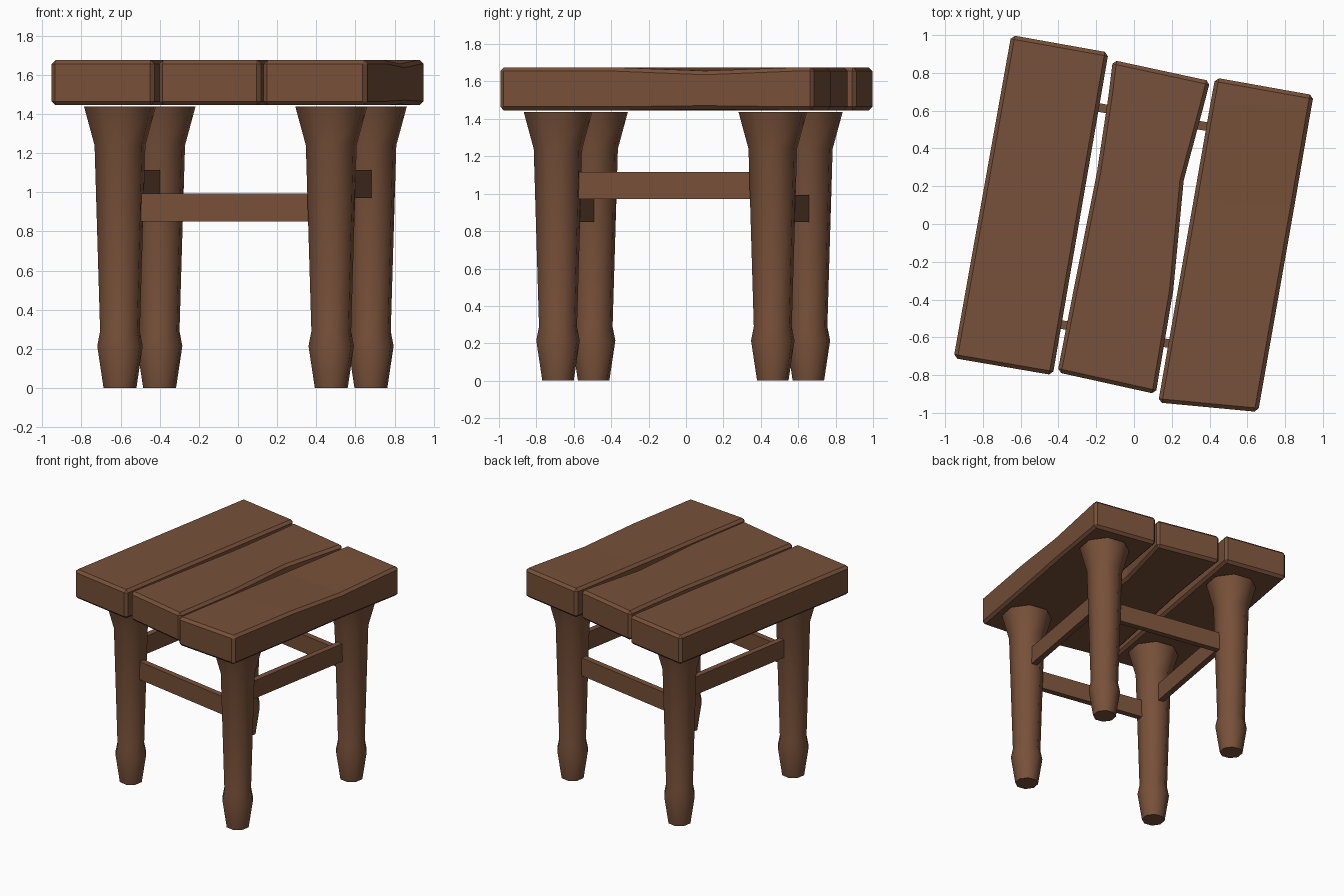
import bpy, bmesh, math
from mathutils import Vector, Matrix

if "Cube" in bpy.data.objects:
    bpy.data.objects.remove(bpy.data.objects["Cube"])

wood = bpy.data.materials.new("brown wood")
wood.diffuse_color = (0.185, 0.081, 0.041, 1)
wood.use_nodes = True
wood.node_tree.nodes["Principled BSDF"].inputs["Base Color"].default_value = wood.diffuse_color
TURN = math.radians(-10)          # whole stool is turned a little clockwise
CENTRE = Vector((0.038, -0.015, 0))


def finish(name, bm):
    bmesh.ops.recalc_face_normals(bm, faces=bm.faces)
    me = bpy.data.meshes.new(name)
    bm.to_mesh(me)
    bm.free()
    me.materials.append(wood)
    ob = bpy.data.objects.new(name, me)
    bpy.context.collection.objects.link(ob)
    return ob


def plank(name, stations, z0=1.445, z1=1.676):
    """Skin a board through (left xy, right xy, dip of right top edge) stations."""
    bm = bmesh.new()
    rings = []
    for (lx, ly), (rx, ry), dip in stations:
        pts = [(lx, ly, z0), (rx, ry, z0 + dip * 0.3), (rx, ry, z1 - dip), (lx, ly, z1)]
        rings.append([bm.verts.new(p) for p in pts])
    for a, b in zip(rings, rings[1:]):
        for i in range(4):
            j = (i + 1) % 4
            bm.faces.new((a[i], a[j], b[j], b[i]))
    bm.faces.new(rings[0])
    bm.faces.new(rings[-1])
    ob = finish(name, bm)
    mod = ob.modifiers.new("worn edges", 'BEVEL')
    mod.width = 0.02
    mod.segments = 1
    mod.limit_method = 'ANGLE'
    mod.angle_limit = math.radians(40)


# seat planks
plank("left_plank", [((-0.955, -0.71), (-0.43, -0.80), 0),
                     ((-0.65, 1.0), (-0.135, 0.908), 0)])
plank("middle_plank", [((-0.405, -0.785), (0.115, -0.90), 0),
                       ((-0.32, -0.35), (0.208, -0.35), 0),
                       ((-0.195, 0.28), (0.263, 0.23), 0),
                       ((-0.135, 0.68), (0.37, 0.63), 0),
                       ((-0.112, 0.868), (0.403, 0.757), 0)])
plank("right_plank", [((0.128, -0.945), (0.657, -0.995), 0),
                      ((0.225, -0.39), (0.762, -0.40), 0),
                      ((0.316, 0.13), (0.85, 0.10), 0.02),
                      ((0.405, 0.64), (0.936, 0.60), 0),
                      ((0.43, 0.775), (0.951, 0.682), 0)])

# turned legs: eight-sided profile
PROFILE = [(0.086, 0), (0.119, 0.215), (0.104, 0.29), (0.133, 1.24), (0.188, 1.438)]
turn = Matrix.Rotation(TURN, 3, 'Z')
W, D = 0.548, 0.583


def corner(sx, sy):
    return CENTRE + turn @ Vector((sx * W, sy * D, 0))


def leg(name, pos):
    bm = bmesh.new()
    rings = []
    for r, z in PROFILE:
        ring = []
        for k in range(8):
            a = TURN + math.radians(22.5 + 45 * k)
            ring.append(bm.verts.new((pos.x + r * math.cos(a), pos.y + r * math.sin(a), z)))
        rings.append(ring)
    for a, b in zip(rings, rings[1:]):
        for i in range(8):
            j = (i + 1) % 8
            bm.faces.new((a[i], a[j], b[j], b[i]))
    bm.faces.new(rings[0])
    bm.faces.new(rings[-1])
    ob = finish(name, bm)
    bpy.ops.object.select_all(action='DESELECT')
    ob.select_set(True)
    bpy.context.view_layer.objects.active = ob
    bpy.ops.object.shade_smooth_by_angle(angle=math.radians(50))


for sx, side in ((-1, "left"), (1, "right")):
    for sy, end in ((-1, "front"), (1, "back")):
        leg(f"{end}_{side}_leg", corner(sx, sy))


# stretchers between neighbouring legs
def stretcher(name, a, b, z0, z1, thick=0.046):
    d = b - a
    bm = bmesh.new()
    bmesh.ops.create_cube(bm, size=1)
    m = (Matrix.Translation((a + b) / 2 + Vector((0, 0, (z0 + z1) / 2)))
         @ Matrix.Rotation(math.atan2(d.y, d.x), 4, 'Z')
         @ Matrix.Diagonal((d.length - 0.18, thick, z1 - z0, 1)))
    bmesh.ops.transform(bm, matrix=m, verts=bm.verts)
    finish(name, bm)


for s, end, side in ((-1, "front", "left"), (1, "back", "right")):
    stretcher(f"{end}_stretcher", corner(-1, s), corner(1, s), 0.85, 0.993)
    stretcher(f"{side}_stretcher", corner(s, -1), corner(s, 1), 0.972, 1.115)
